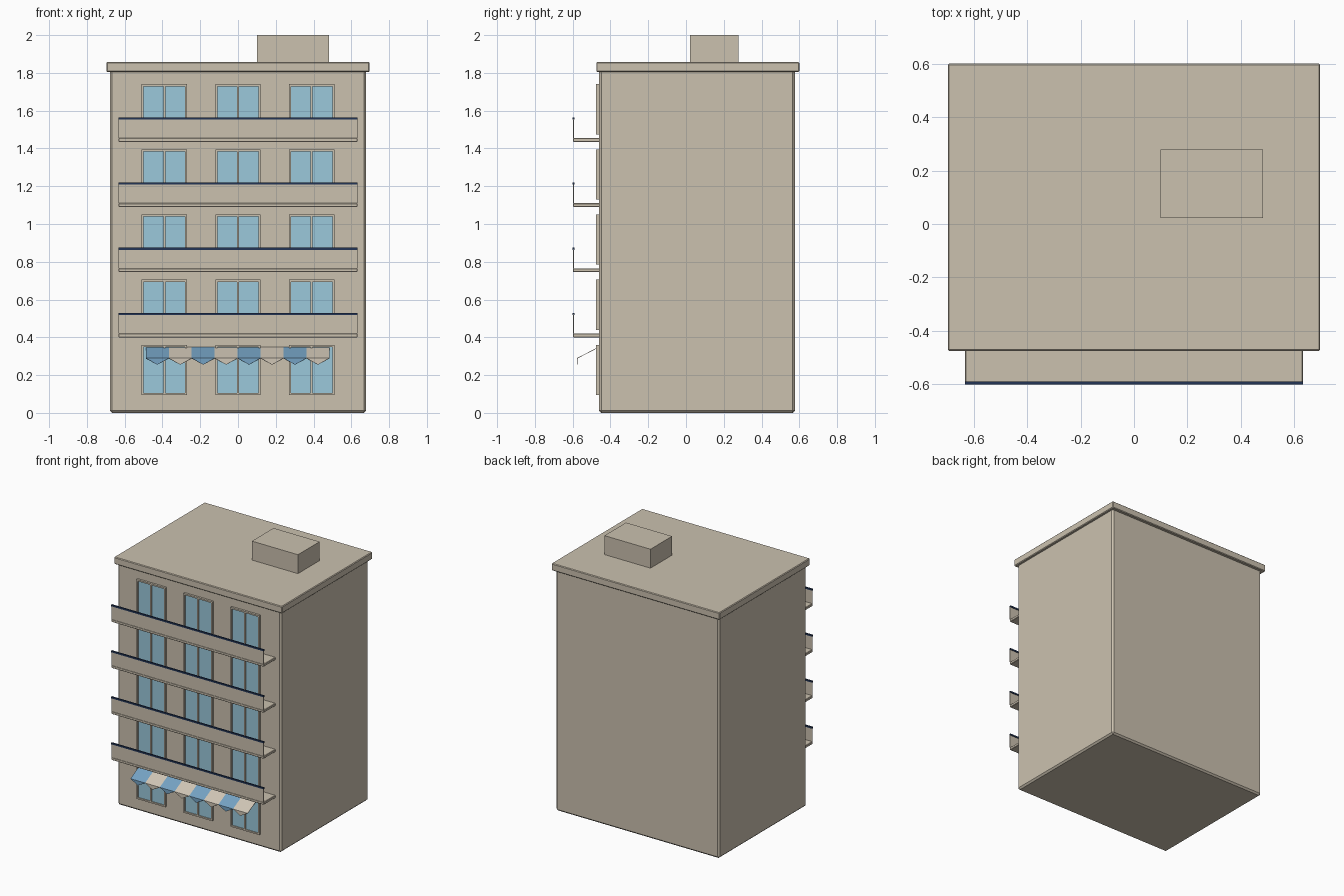
import bpy, bmesh
from mathutils import Vector

if "Cube" in bpy.data.objects:
    bpy.data.objects.remove(bpy.data.objects["Cube"], do_unlink=True)


def material(name, rgb):
    # 8-bit display colour to linear
    lin = [((c / 255 + 0.055) / 1.055) ** 2.4 for c in rgb] + [1.0]
    m = bpy.data.materials.new(name)
    m.use_nodes = True
    m.diffuse_color = lin
    m.node_tree.nodes["Principled BSDF"].inputs["Base Color"].default_value = lin
    return m


STONE = material("warm_stone", (203, 193, 175))
GLASS = material("pale_blue_glass", (155, 200, 219))
NAVY = material("navy_rail", (34, 52, 85))
BLUE = material("awning_blue", (117, 162, 195))
CREAM = material("awning_cream", (208, 198, 182))


def finish(name, bm, mats):
    mesh = bpy.data.meshes.new(name)
    bm.to_mesh(mesh)
    bm.free()
    for m in mats:
        mesh.materials.append(m)
    obj = bpy.data.objects.new(name, mesh)
    bpy.context.collection.objects.link(obj)
    return obj


def add_box(bm, lo, hi, index=0):
    lo, hi = Vector(lo), Vector(hi)
    verts = bmesh.ops.create_cube(bm, size=1)["verts"]
    for v in verts:
        v.co = (lo + hi) / 2 + v.co * (hi - lo)
    for f in {f for v in verts for f in v.link_faces}:
        f.material_index = index


def box(name, lo, hi, mat, bevel=0):
    bm = bmesh.new()
    add_box(bm, lo, hi)
    obj = finish(name, bm, [mat])
    if bevel:
        mod = obj.modifiers.new("soft_edge", "BEVEL")
        mod.width = bevel
        mod.segments = 1
    return obj


# Main block, roof slab and stair housing
WALL = -0.46
box("building_body", (-0.678, WALL, 0), (0.678, 0.577, 1.82), STONE, 0.012)
box("roof_slab", (-0.697, -0.475, 1.805), (0.697, 0.6, 1.858), STONE, 0.005)
box("roof_stair_housing", (0.1, 0.022, 1.85), (0.482, 0.278, 2.0), STONE)


def window(name, cx, z0, w=0.24, h=0.265, bar=0.011):
    bm = bmesh.new()
    front, back, half = -0.476, WALL + 0.01, w / 2
    for x0, x1 in ((-half, -half + bar), (-bar / 2, bar / 2), (half - bar, half)):
        add_box(bm, (cx + x0, front, z0), (cx + x1, back, z0 + h))
    for z in (z0, z0 + h - bar):
        add_box(bm, (cx - half, front, z), (cx + half, back, z + bar))
    add_box(bm, (cx - half + 0.004, -0.468, z0 + 0.004),
            (cx + half - 0.004, back, z0 + h - 0.004), 1)
    finish(name, bm, [STONE, GLASS])


# Windows on five floors, balconies on the upper four
STEP = 0.345
for floor in range(5):
    base = floor * STEP
    for col in (-1, 0, 1):
        window(f"window_{floor}_{col + 1}", col * 0.39, 0.095 + base)
    if floor:
        z = base + 0.055
        box(f"balcony_slab_{floor}", (-0.632, -0.598, z), (0.632, WALL + 0.01, z + 0.02), STONE, 0.003)
        box(f"balcony_panel_{floor}", (-0.632, -0.599, z + 0.02), (0.632, -0.594, z + 0.12), STONE)
        box(f"balcony_rail_{floor}", (-0.632, -0.6, z + 0.118), (0.632, -0.59, z + 0.13), NAVY)

# Striped awning with pointed valance
bm = bmesh.new()
X0, X1, COUNT = -0.488, 0.484, 8
width = (X1 - X0) / COUNT
for i in range(COUNT):
    a = X0 + i * width
    b = a + width
    tl, tr = bm.verts.new((a, -0.462, 0.35)), bm.verts.new((b, -0.462, 0.35))
    bl, br = bm.verts.new((a, -0.577, 0.29)), bm.verts.new((b, -0.577, 0.29))
    tip = bm.verts.new(((a + b) / 2, -0.577, 0.255))
    for face in ((tl, bl, br, tr), (bl, tip, br)):
        bm.faces.new(face).material_index = i % 2
awning = finish("awning", bm, [BLUE, CREAM])
thick = awning.modifiers.new("cloth_thickness", "SOLIDIFY")
thick.thickness = 0.003
